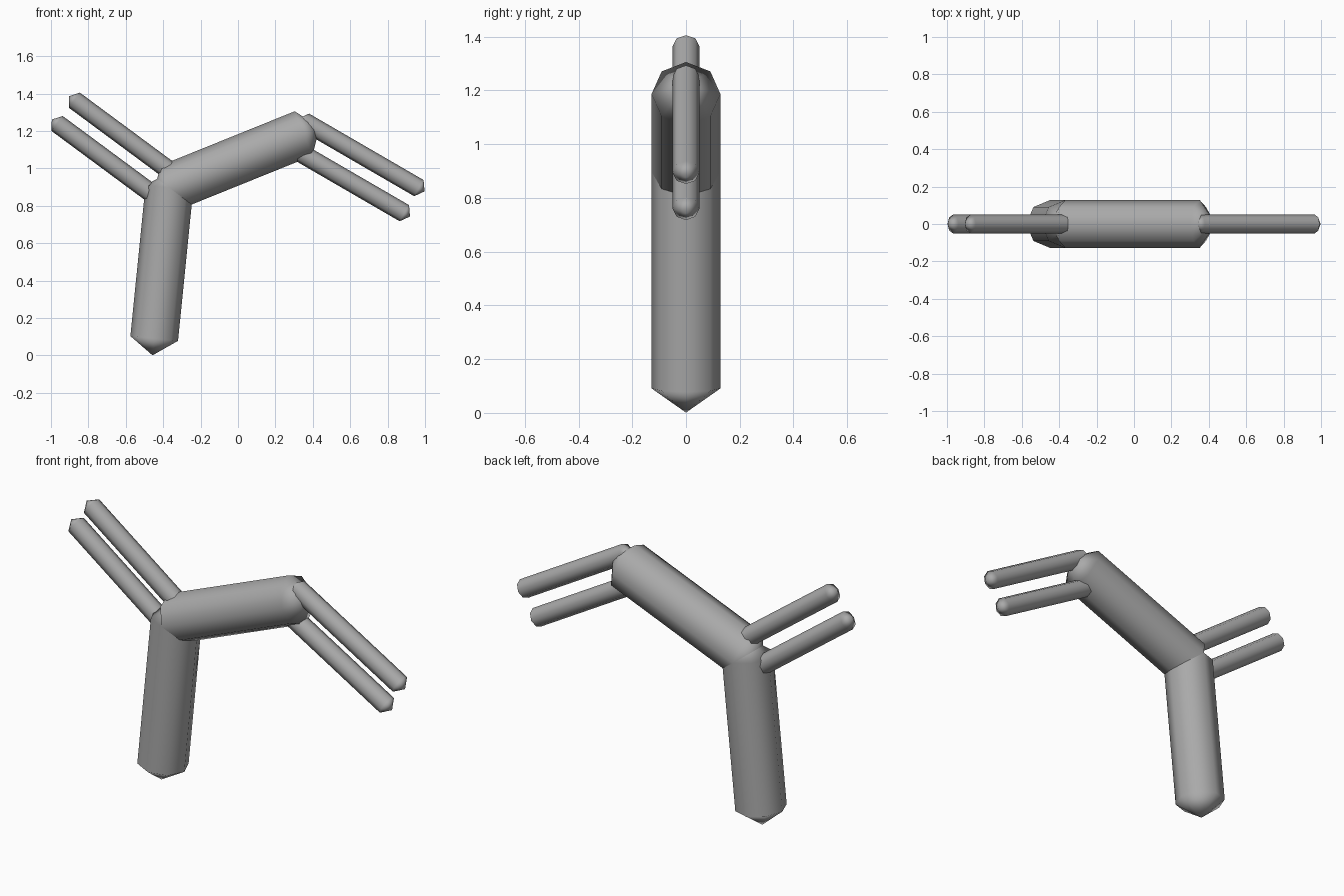
import bpy, bmesh, math
from mathutils import Vector

if "Cube" in bpy.data.objects:
    bpy.data.objects.remove(bpy.data.objects["Cube"])

# Mid grey for every part
grey = bpy.data.materials.new("mid_grey")
grey.diffuse_color = (0.4, 0.4, 0.4, 1)
grey.use_nodes = True
grey.node_tree.nodes["Principled BSDF"].inputs["Base Color"].default_value = grey.diffuse_color


def rod(name, start, end, radius, sides=8):
    """Smooth eight-sided rod with pointed caps, lying in the y = 0 plane."""
    a = Vector((start[0], 0, start[1]))
    b = Vector((end[0], 0, end[1]))
    axis = (b - a).normalized()
    u = Vector((0, 1, 0))
    v = axis.cross(u)
    cap = axis * radius * 0.707
    radial = [u * math.cos(t) + v * math.sin(t)
              for t in (2 * math.pi * i / sides for i in range(sides))]
    bm = bmesh.new()
    rings = [[bm.verts.new(c + radius * r) for r in radial] for c in (a, b)]
    tip_a, tip_b = bm.verts.new(a - cap), bm.verts.new(b + cap)
    for i in range(sides):
        j = (i + 1) % sides
        bm.faces.new((rings[0][i], rings[0][j], rings[1][j], rings[1][i]))
        bm.faces.new((tip_a, rings[0][j], rings[0][i]))
        bm.faces.new((tip_b, rings[1][i], rings[1][j]))
    bmesh.ops.recalc_face_normals(bm, faces=bm.faces)
    for f in bm.faces:
        f.smooth = True
    me = bpy.data.meshes.new(name)
    bm.to_mesh(me)
    bm.free()
    # Round shading: outward on the rings, along the axis at the tips
    me.normals_split_custom_set_from_vertices(radial + radial + [-axis, axis])
    me.materials.append(grey)
    ob = bpy.data.objects.new(name, me)
    bpy.context.collection.objects.link(ob)
    return ob


def rod_pair(name, start, end, radius, gap):
    """Two parallel thin rods, the second one shifted sideways and down."""
    d = Vector((end[0] - start[0], end[1] - start[1])).normalized()
    side = Vector((-d.y, d.x))
    if side.y > 0:
        side = -side
    for label, k in (("upper", 0), ("lower", gap)):
        rod(f"{name}_{label}", Vector(start) + side * k, Vector(end) + side * k, radius)


# Thick bent trunk, both rods meeting at one joint
joint = (-0.367, 0.897)
rod("upright_trunk", (-0.448, 0.091), joint, 0.128)
rod("slanted_arm", joint, (0.351, 1.187), 0.128)

# Thin double rods at both ends of the arm
rod_pair("left_rod", (-0.372, 0.993), (-0.875, 1.365), 0.05, 0.155)
rod_pair("right_rod", (0.355, 1.250), (0.967, 0.895), 0.05, 0.155)
